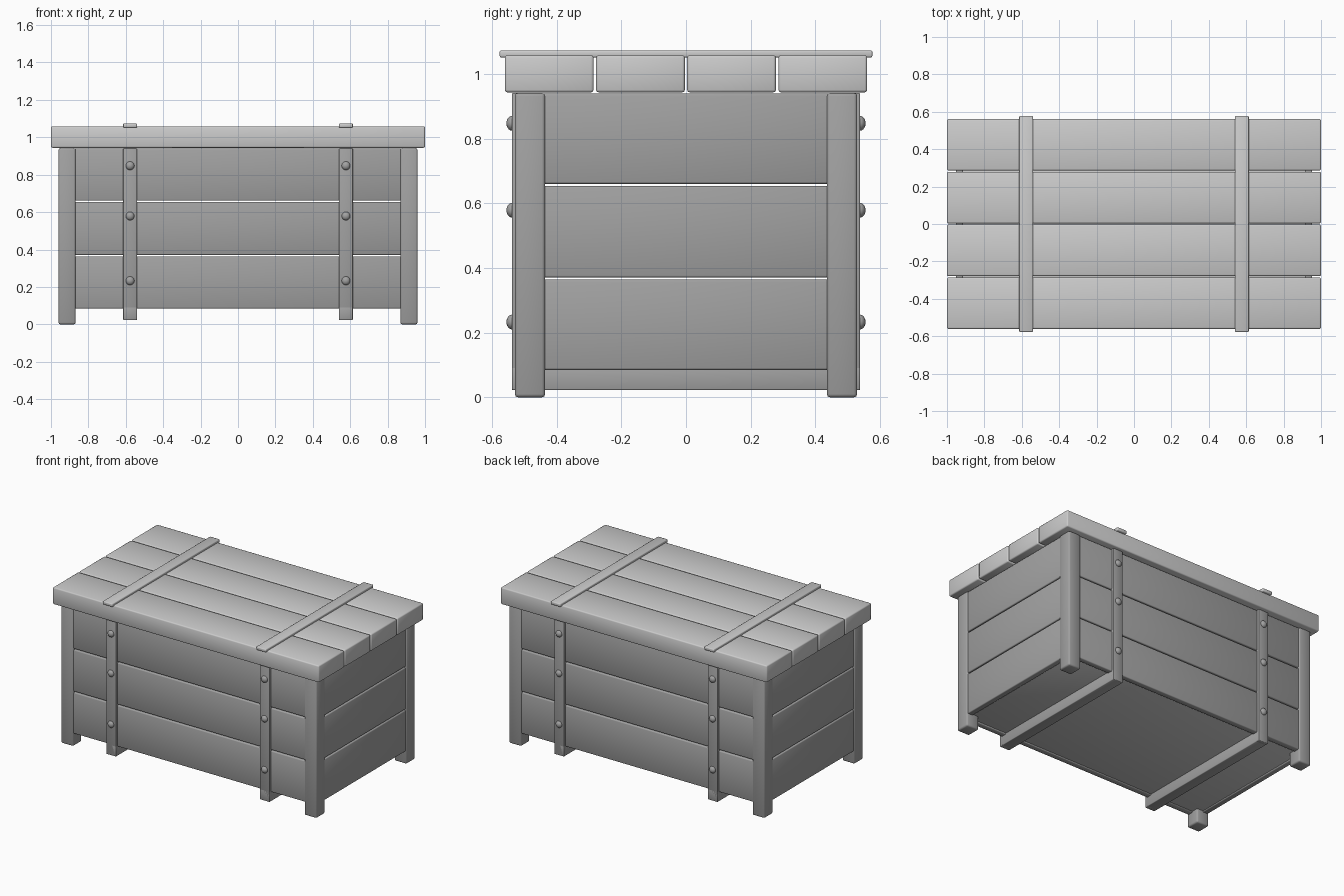
import bpy, bmesh, math
from mathutils import Matrix

if "Cube" in bpy.data.objects:
    bpy.data.objects.remove(bpy.data.objects["Cube"])


def grey(name, v):
    mat = bpy.data.materials.new(name)
    mat.diffuse_color = (v, v, v, 1)
    mat.use_nodes = True
    mat.node_tree.nodes["Principled BSDF"].inputs["Base Color"].default_value = mat.diffuse_color
    return mat


DARK = grey("dark_grey", 0.36)


def finish(bm, name, bevel=0.006, mat=None):
    for f in bm.faces:
        f.smooth = True
    me = bpy.data.meshes.new(name)
    bm.to_mesh(me)
    bm.free()
    if mat:
        me.materials.append(mat)
    ob = bpy.data.objects.new(name, me)
    bpy.context.collection.objects.link(ob)
    if bevel:
        mod = ob.modifiers.new("soft_edges", 'BEVEL')
        mod.width = bevel
        mod.segments = 2
    return ob


def box(name, x, y, z, bevel=0.006, mat=None):
    """Bevelled box from (min, max) ranges on each axis."""
    bm = bmesh.new()
    bmesh.ops.create_cube(bm, size=1)
    for v in bm.verts:
        v.co = [(a + b) / 2 + c * (b - a) for c, (a, b) in zip(v.co, (x, y, z))]
    return finish(bm, name, bevel, mat)


def span(s, a, b):
    """Range a..b, mirrored when s is -1."""
    return (a, b) if s > 0 else (-b, -a)


# Corner posts
for sx in (-1, 1):
    for sy in (-1, 1):
        box("corner_post", span(sx, 0.868, 0.96), span(sy, 0.436, 0.53), (0, 0.942), 0.01, DARK)

# Wall boards, three rows on each side
for z0, z1 in ((0.085, 0.364), (0.371, 0.654), (0.661, 0.94)):
    for s in (-1, 1):
        box("long_wall_board", (-0.9, 0.9), span(s, 0.482, 0.522), (z0, z1), 0.006, DARK)
        box("end_wall_board", span(s, 0.914, 0.953), (-0.47, 0.47), (z0, z1), 0.006, DARK)

# Floor panel
box("floor_panel", (-0.916, 0.916), (-0.484, 0.484), (0.092, 0.125), 0.003)

# Lid planks
for y in (-0.4235, -0.141, 0.141, 0.4235):
    box("lid_plank", (-1, 1), (y - 0.1375, y + 0.1375), (0.944, 1.059), 0.008)

# Straps and rivets
for x in (-0.577, 0.577):
    w = (x - 0.037, x + 0.037)
    box("lid_strap", w, (-0.577, 0.577), (1.052, 1.074), 0.005)
    box("bottom_strap", w, (-0.539, 0.539), (0.022, 0.095), 0.004, DARK)
    for s in (-1, 1):
        box("wall_strap", w, span(s, 0.51, 0.539), (0.022, 0.942), 0.004, DARK)
        for z in (0.848, 0.579, 0.233):
            bm = bmesh.new()
            bmesh.ops.create_uvsphere(
                bm, u_segments=16, v_segments=10, radius=1,
                matrix=Matrix.Translation((x, s * 0.538, z)) @ Matrix.Diagonal((0.023, 0.018, 0.023, 1)))
            finish(bm, "rivet", 0, DARK)
